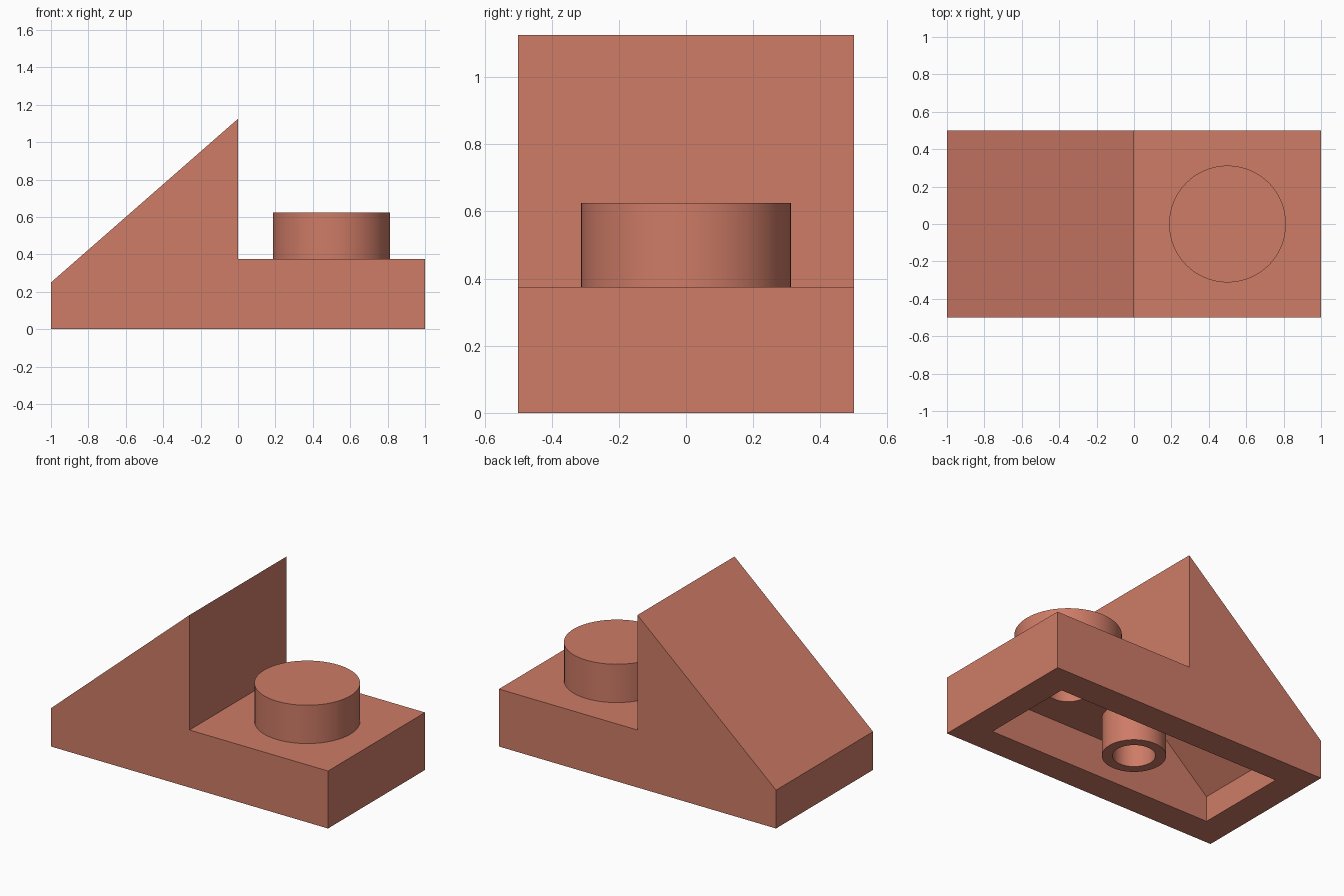
import bpy, bmesh, math
from mathutils import Matrix, Vector

cube = bpy.data.objects.get("Cube")
if cube:
    bpy.data.objects.remove(cube, do_unlink=True)

# Single warm clay colour
clay = bpy.data.materials.new("clay red")
clay.use_nodes = True
colour = (0.62, 0.2, 0.135, 1)
clay.diffuse_color = colour
clay.node_tree.nodes["Principled BSDF"].inputs["Base Color"].default_value = colour


def finish(name, bm):
    bmesh.ops.recalc_face_normals(bm, faces=bm.faces)
    mesh = bpy.data.meshes.new(name)
    bm.to_mesh(mesh)
    bm.free()
    mesh.materials.append(clay)
    ob = bpy.data.objects.new(name, mesh)
    bpy.context.collection.objects.link(ob)
    return ob


def prism(name, outline, half_depth):
    """Extrude an x-z outline along y."""
    bm = bmesh.new()
    face = bm.faces.new([bm.verts.new((x, -half_depth, z)) for x, z in outline])
    ext = bmesh.ops.extrude_face_region(bm, geom=[face])["geom"]
    verts = [v for v in ext if isinstance(v, bmesh.types.BMVert)]
    bmesh.ops.translate(bm, verts=verts, vec=(0, 2 * half_depth, 0))
    return finish(name, bm)


def lathe(name, profile, x, steps=64):
    """Spin a radius-height profile about a vertical axis at x."""
    bm = bmesh.new()
    verts = [bm.verts.new((r, 0, z)) for r, z in profile]
    edges = [bm.edges.new(pair) for pair in zip(verts, verts[1:])]
    bmesh.ops.spin(bm, geom=verts + edges, cent=(0, 0, 0), axis=(0, 0, 1),
                   angle=math.tau, steps=steps, use_merge=True)
    bmesh.ops.remove_doubles(bm, verts=bm.verts, dist=1e-5)
    bmesh.ops.translate(bm, verts=bm.verts, vec=(x, 0, 0))
    return finish(name, bm)


def cut(target, cutter):
    mod = target.modifiers.new("cut", "BOOLEAN")
    mod.operation = "DIFFERENCE"
    mod.solver = "EXACT"
    mod.object = cutter
    bpy.context.view_layer.objects.active = target
    bpy.ops.object.modifier_apply(modifier=mod.name)
    bpy.data.objects.remove(cutter, do_unlink=True)


wall = 0.1875
deck, ceiling, peak, toe = 0.375, 0.25, 1.125, 0.25
stud_x, stud_r, bore = 0.5, 0.3125, 0.125

# Sloped body with a flat deck
body = prism("sloped_body", [(-1, 0), (1, 0), (1, deck), (0, deck),
                             (0, peak), (-1, toe)], 0.5)

# Hollow underside, following the slope at constant wall thickness
rise = peak - toe
drop = wall * math.hypot(1, rise)


def inner_z(x):
    return peak + rise * x - drop


end = 1 - wall
cavity = prism("cavity_cutter", [(-end, -0.1), (end, -0.1), (end, ceiling),
                                 (-wall, ceiling), (-wall, inner_z(-wall)),
                                 (-end, inner_z(-end))], 0.5 - wall)
cut(body, cavity)

# Opening through the deck below the stud
cut(body, lathe("bore_cutter", [(0, 0.1), (bore, 0.1), (bore, 0.45), (0, 0.45)], stud_x))

# Round stud, recessed from below
stud = lathe("stud", [(0, 0.625), (stud_r, 0.625), (stud_r, deck),
                      (bore, deck), (bore, 0.5), (0, 0.5)], stud_x)

# Hollow support tube under the middle
tube = lathe("underside_tube", [(bore, ceiling), (bore, 0), (wall, 0),
                                (wall, ceiling), (bore, ceiling)], 0)

# Smooth round walls, sharp rims
bpy.ops.object.select_all(action="DESELECT")
for ob in (body, stud, tube):
    ob.select_set(True)
bpy.context.view_layer.objects.active = body
bpy.ops.object.shade_smooth_by_angle(angle=math.radians(30))
